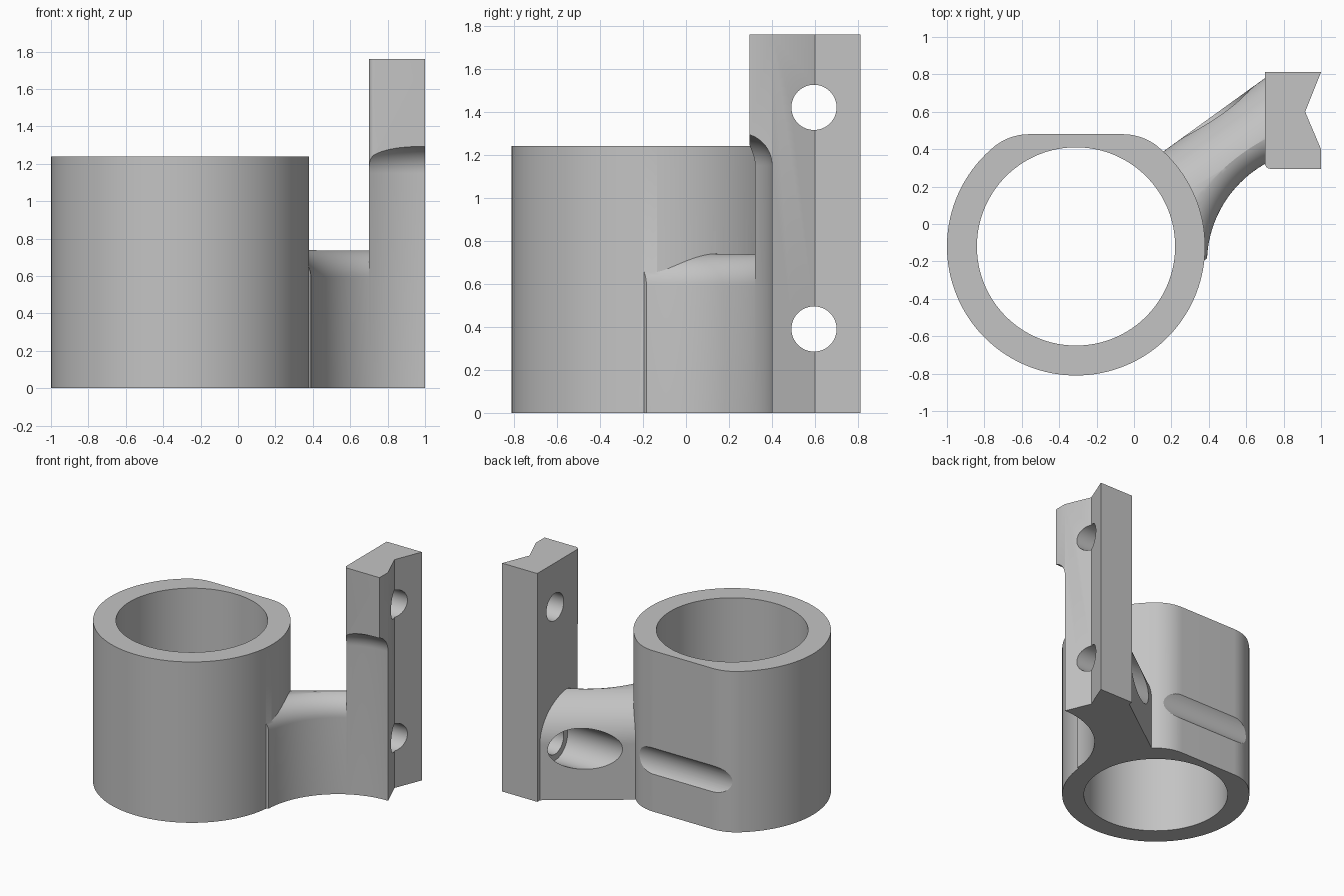
import bpy, bmesh
from math import sin, cos, pi, atan2, sqrt, radians
from mathutils import Matrix, Vector

if "Cube" in bpy.data.objects:
    bpy.data.objects.remove(bpy.data.objects["Cube"], do_unlink=True)

gray = bpy.data.materials.new("plain gray")
gray.use_nodes = True
COLOR = (0.55, 0.55, 0.55, 1)
gray.diffuse_color = COLOR
gray.node_tree.nodes["Principled BSDF"].inputs["Base Color"].default_value = COLOR

RING = Vector((-0.31, -0.12))      # ring axis
SCOOP = Vector((1.0, -0.21))       # axis of the concave front sweep
SCOOP_R, EDGE_R = 0.61, 0.15
BOLT_Y, BOLT_Z = 0.595, (0.39, 1.42)


def arc(cx, cy, r, a0, a1, n):
    return [(cx + r * cos(a0 + (a1 - a0) * i / n), cy + r * sin(a0 + (a1 - a0) * i / n))
            for i in range(n + 1)]


def finish(name, bm):
    bmesh.ops.recalc_face_normals(bm, faces=bm.faces)
    mesh = bpy.data.meshes.new(name)
    bm.to_mesh(mesh)
    bm.free()
    mesh.materials.append(gray)
    ob = bpy.data.objects.new(name, mesh)
    bpy.context.collection.objects.link(ob)
    return ob


def loft(name, lower, upper):
    """Solid between two matching loops of 3D points."""
    bm = bmesh.new()
    a = [bm.verts.new(p) for p in lower]
    b = [bm.verts.new(p) for p in upper]
    bm.faces.new(a)
    bm.faces.new(b)
    for i in range(len(a)):
        j = (i + 1) % len(a)
        bm.faces.new((a[i], a[j], b[j], b[i]))
    return finish(name, bm)


def prism(name, outline, z0, z1):
    return loft(name, [(x, y, z0) for x, y in outline], [(x, y, z1) for x, y in outline])


def lathe(name, profile, centre, n=128):
    """Solid of revolution about a vertical axis; profile is (radius, z)."""
    bm = bmesh.new()
    rings = [[bm.verts.new((centre.x + r * cos(2 * pi * k / n),
                            centre.y + r * sin(2 * pi * k / n), z)) for k in range(n)]
             for r, z in profile]
    for lo, hi in zip(rings, rings[1:]):
        for k in range(n):
            m = (k + 1) % n
            bm.faces.new((lo[k], lo[m], hi[m], hi[k]))
    bm.faces.new(rings[0])
    bm.faces.new(rings[-1])
    return finish(name, bm)


def rod_x(name, r, x0, x1, z):
    loop = arc(BOLT_Y, z, r, 0, 2 * pi, 64)[:-1]
    return loft(name, [(x0, y, h) for y, h in loop], [(x1, y, h) for y, h in loop])


def combine(target, tool, operation):
    mod = target.modifiers.new(operation.lower(), "BOOLEAN")
    mod.operation, mod.object, mod.solver = operation, tool, "EXACT"
    bpy.context.view_layer.update()
    graph = bpy.context.evaluated_depsgraph_get()
    mesh = bpy.data.meshes.new_from_object(target.evaluated_get(graph))
    target.modifiers.clear()
    target.data = mesh
    bpy.data.objects.remove(tool, do_unlink=True)


# Ring body: round outline with a flat back and blended corners
R, FLAT, HALF = 0.69, 0.60, 0.25
blend = 0.30
turn = atan2(FLAT - blend, HALF)
outline = (arc(0, 0, R, pi - turn, 2 * pi + turn, 120)
           + arc(HALF, FLAT - blend, blend, turn, pi / 2, 14)[1:]
           + arc(-HALF, FLAT - blend, blend, pi / 2, pi - turn, 14)[:-1])
bracket = prism("clamp_bracket", [(x + RING.x, y + RING.y) for x, y in outline], 0, 1.24)

# Web: slanted arm with a broadly rounded back edge
SLOPE, TOP, BACK_R = 0.722, 0.74, 0.31
wide = sqrt(1 + SLOPE ** 2)
section = [(0, 0)] + [(y * wide, z) for y, z in arc(-BACK_R, TOP - BACK_R, BACK_R, 0, pi / 2, 24)]
section += [(-0.74, TOP), (-0.74, 0)]


def web_loop(x):
    return [(x, 0.39 + SLOPE * (x - 0.16) + y, z) for y, z in section]


web = loft("web", web_loop(0.0), web_loop(0.72))

# Front sweep of the web, flaring outward to round its top edge
flare = [(SCOOP_R + EDGE_R - EDGE_R * cos(a), TOP - EDGE_R + EDGE_R * sin(a))
         for a in (pi / 2 * i / 14 for i in range(15))]
flare = [(SCOOP_R, -0.1)] + flare + [(SCOOP_R + EDGE_R, TOP + 0.1)]
combine(web, lathe("web_sweep", flare, SCOOP), "DIFFERENCE")

# Mounting plate with a V groove along its outer face
plate_outline = [(1, 0.295), (1, 0.40), (0.915, 0.60), (1, 0.812), (0.70, 0.812)]
plate_outline += arc(0.73, 0.325, 0.03, pi, 1.5 * pi, 6)
plate = prism("plate", plate_outline, 0, 1.76)

# The same sweep cuts the plate and closes with a rounded ceiling
dome = [(SCOOP_R, -0.1)] + [(SCOOP_R - EDGE_R + EDGE_R * cos(a), 1.15 + EDGE_R * sin(a))
                            for a in (pi / 2 * i / 14 for i in range(15))]
combine(plate, lathe("plate_sweep", dome, SCOOP), "DIFFERENCE")

combine(bracket, web, "UNION")
combine(bracket, plate, "UNION")

# Main bore
combine(bracket, lathe("bore", [(0.53, -0.1), (0.53, 1.4)], RING), "DIFFERENCE")

# Tool clearance along the lower bolt, then both bolt holes
combine(bracket, rod_x("clearance", 0.153, -1.3, 0.70, BOLT_Z[0]), "DIFFERENCE")
for z in BOLT_Z:
    combine(bracket, rod_x("bolt_hole", 0.105, 0.5, 1.2, z), "DIFFERENCE")

# Smooth curves, sharp edges
bpy.ops.object.select_all(action="DESELECT")
bracket.select_set(True)
bpy.context.view_layer.objects.active = bracket
bpy.ops.object.shade_smooth_by_angle(angle=radians(25))
